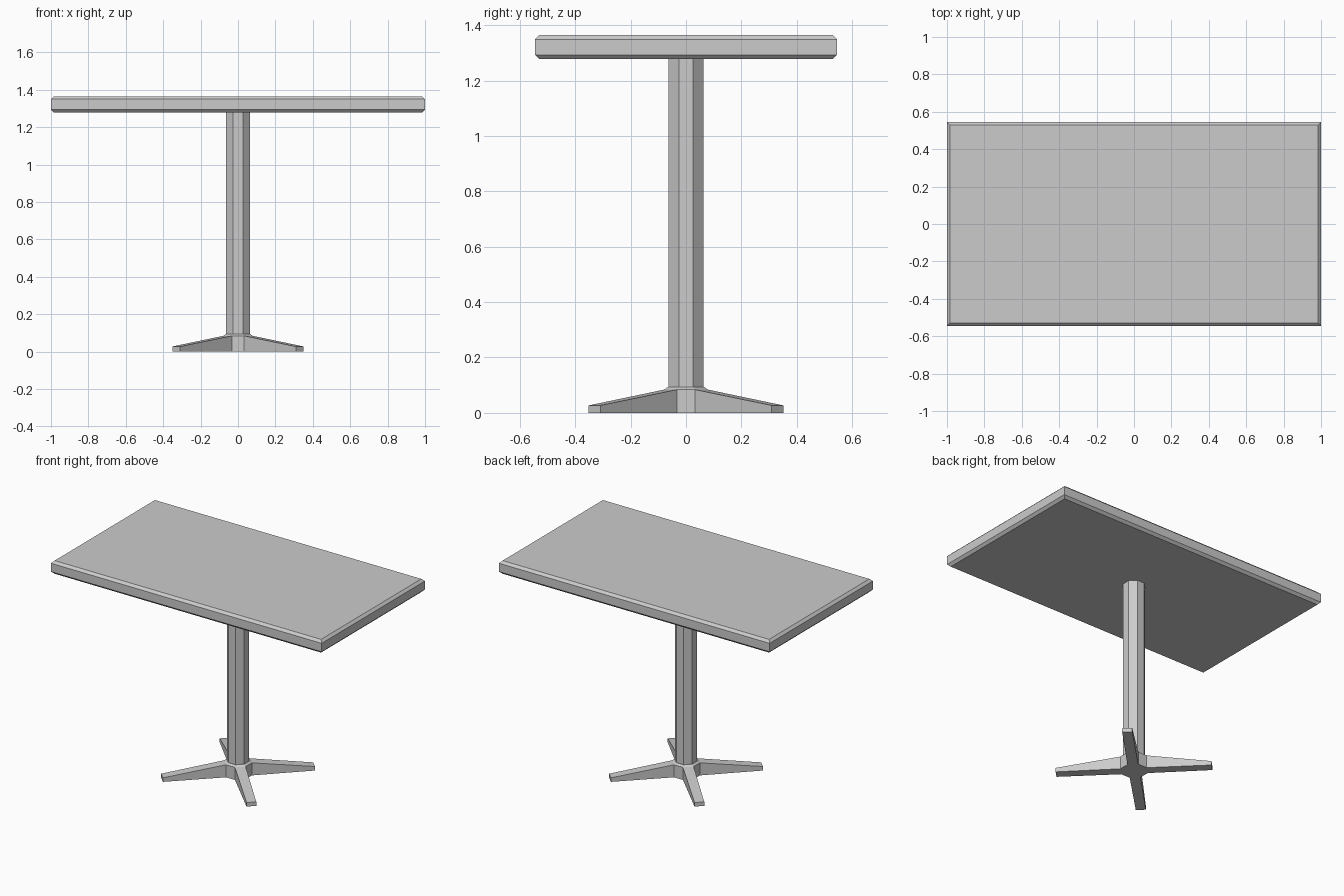
import bpy
import bmesh
from math import cos, sin, pi
from mathutils import Vector

if "Cube" in bpy.data.objects:
    bpy.data.objects.remove(bpy.data.objects["Cube"], do_unlink=True)

# One plain grey for the whole table
GREY = (0.6, 0.6, 0.6, 1.0)
grey = bpy.data.materials.new("plain_grey")
grey.use_nodes = True
grey.diffuse_color = GREY
grey.node_tree.nodes["Principled BSDF"].inputs["Base Color"].default_value = GREY


def finish(name, bm):
    """Turn a bmesh into a flat-shaded grey object."""
    bmesh.ops.recalc_face_normals(bm, faces=bm.faces)
    mesh = bpy.data.meshes.new(name)
    bm.to_mesh(mesh)
    bm.free()
    mesh.materials.append(grey)
    obj = bpy.data.objects.new(name, mesh)
    bpy.context.collection.objects.link(obj)
    return obj


def loft(bm, rings):
    """Skin stacked rings, cap both ends and return the side faces by level."""
    loops = [[bm.verts.new(p) for p in ring] for ring in rings]
    levels = []
    for low, high in zip(loops, loops[1:]):
        n = len(low)
        levels.append([bm.faces.new((low[i], low[(i + 1) % n],
                                     high[(i + 1) % n], high[i])) for i in range(n)])
    bm.faces.new(loops[0][::-1])
    bm.faces.new(loops[-1])
    return levels


def octagon(apothem, z):
    r = apothem / cos(pi / 8)
    return [(r * cos(pi / 8 + k * pi / 4), r * sin(pi / 8 + k * pi / 4), z)
            for k in range(8)]


def rectangle(x, y, z):
    return [(x, y, z), (-x, y, z), (-x, -y, z), (x, -y, z)]


# Table top with chamfered upper and lower edges
BEVEL = 0.016
bm = bmesh.new()
loft(bm, [rectangle(1 - inset, 0.545 - inset, z) for inset, z in
          ((BEVEL, 1.277), (0, 1.293), (0, 1.349), (BEVEL, 1.365))])
finish("table_top", bm)

# Eight-sided column
bm = bmesh.new()
loft(bm, [octagon(0.063, 0.09), octagon(0.063, 1.28)])
finish("column", bm)

# Base: octagonal hub with four tapering feet drawn out of its diagonal sides
TIP_REACH, TIP_HALF_WIDTH, TIP_HEIGHT = 0.467, 0.03, 0.027
bm = bmesh.new()
sides = loft(bm, [octagon(0.079, 0), octagon(0.079, 0.084), octagon(0.065, 0.094)])[0]
for face in sides[::2]:
    out = face.calc_center_median()
    out.z = 0
    out.normalize()
    across = Vector((-out.y, out.x, 0))
    tip = bmesh.ops.extrude_discrete_faces(bm, faces=[face])["faces"][0]
    for v in tip.verts:
        side = 1 if v.co.dot(across) > 0 else -1
        height = TIP_HEIGHT if v.co.z > 0.01 else 0
        v.co = out * TIP_REACH + across * side * TIP_HALF_WIDTH + Vector((0, 0, height))
finish("base", bm)
